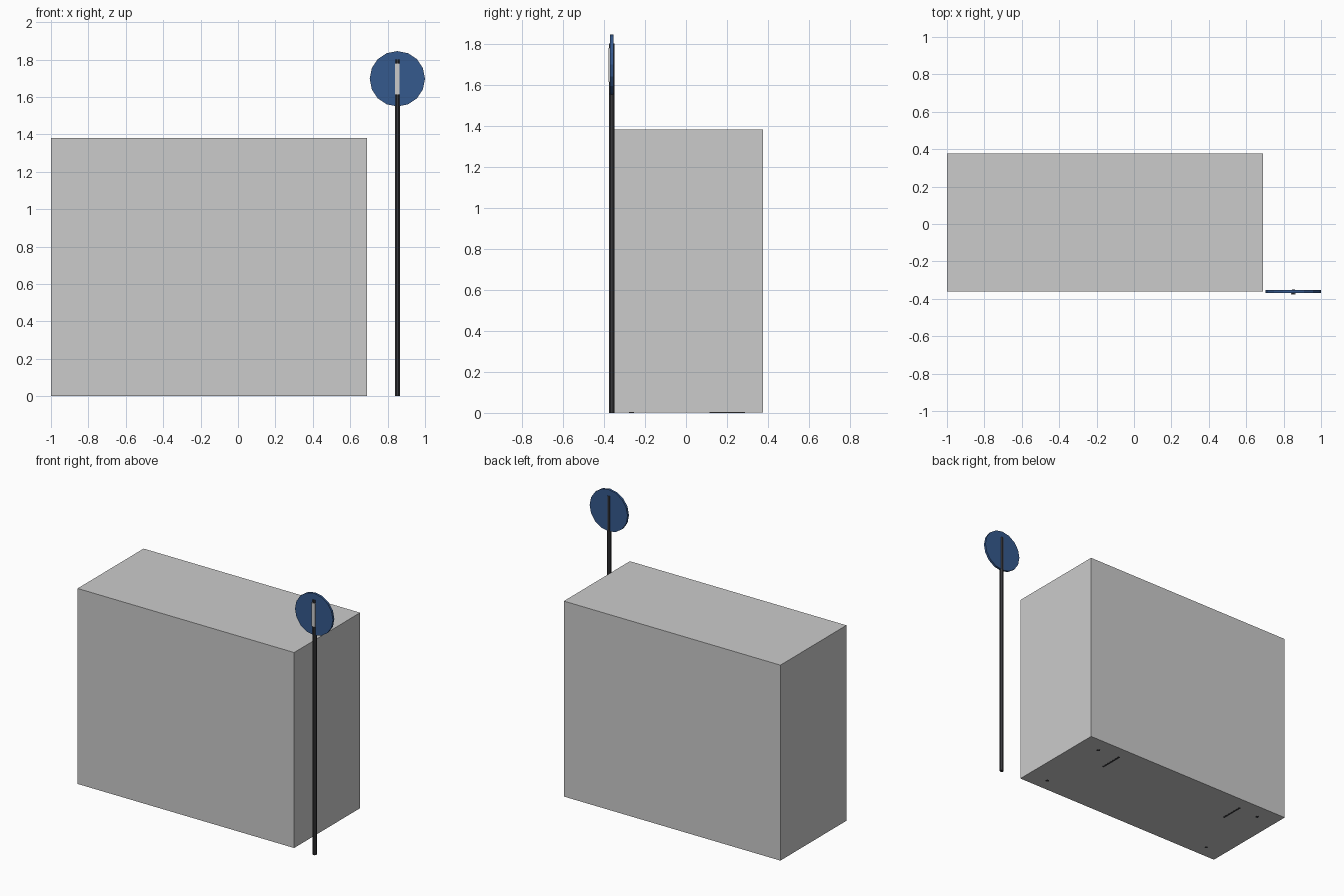
import bpy, math

if "Cube" in bpy.data.objects:
    bpy.data.objects.remove(bpy.data.objects["Cube"])

def material(name, rgb):
    m = bpy.data.materials.new(name)
    m.diffuse_color = (*rgb, 1)
    m.use_nodes = True
    m.node_tree.nodes["Principled BSDF"].inputs["Base Color"].default_value = m.diffuse_color
    return m

BLUE = material("sign_blue", (0.035, 0.10, 0.27))
DARK = material("dark_metal", (0.04, 0.04, 0.045))

def finish(name, mat):
    o = bpy.context.object
    o.name = name
    if mat:
        o.data.materials.append(mat)
    return o

def box(name, lo, hi, mat=None):
    bpy.ops.mesh.primitive_cube_add(size=1, location=[(a + b) / 2 for a, b in zip(lo, hi)])
    bpy.context.object.scale = [b - a for a, b in zip(lo, hi)]
    bpy.ops.object.transform_apply(location=False, rotation=False)
    return finish(name, mat)

def cyl(name, loc, r, depth, sides, rot=(0, 0, 0), mat=None):
    bpy.ops.mesh.primitive_cylinder_add(vertices=sides, radius=r, depth=depth,
                                        location=loc, rotation=rot)
    return finish(name, mat)

# Shelter enclosure
box("shelter_body", (-1, -0.36, 0.001), (0.69, 0.376, 1.38))

# Corner posts inside the enclosure, feet showing underneath
CX = -0.16
for sx in (-1, 1):
    for sy in (-1, 1):
        cyl("shelter_post", (CX + sx * 0.693, sy * 0.265, 0.6), 0.012, 1.2, 8, mat=DARK)

# Bench on two flat legs
for sx in (-1, 1):
    x = CX + sx * 0.527
    box("bench_leg", (x - 0.007, 0.115, 0), (x + 0.007, 0.287, 0.27), DARK)
box("bench_seat", (CX - 0.6, 0.1, 0.27), (CX + 0.6, 0.3, 0.295))

# Stop sign pole, round plate and front strip
SX, SY = 0.852, -0.362
cyl("sign_pole", (SX, SY, 0.9), 0.014, 1.8, 8, (0, 0, math.pi / 8), DARK)
cyl("sign_plate", (SX, SY, 1.697), 0.148, 0.016, 16, (math.pi / 2, 0, 0), BLUE)
box("sign_strip", (SX - 0.012, SY - 0.016, 1.612), (SX + 0.012, SY - 0.006, 1.778))
